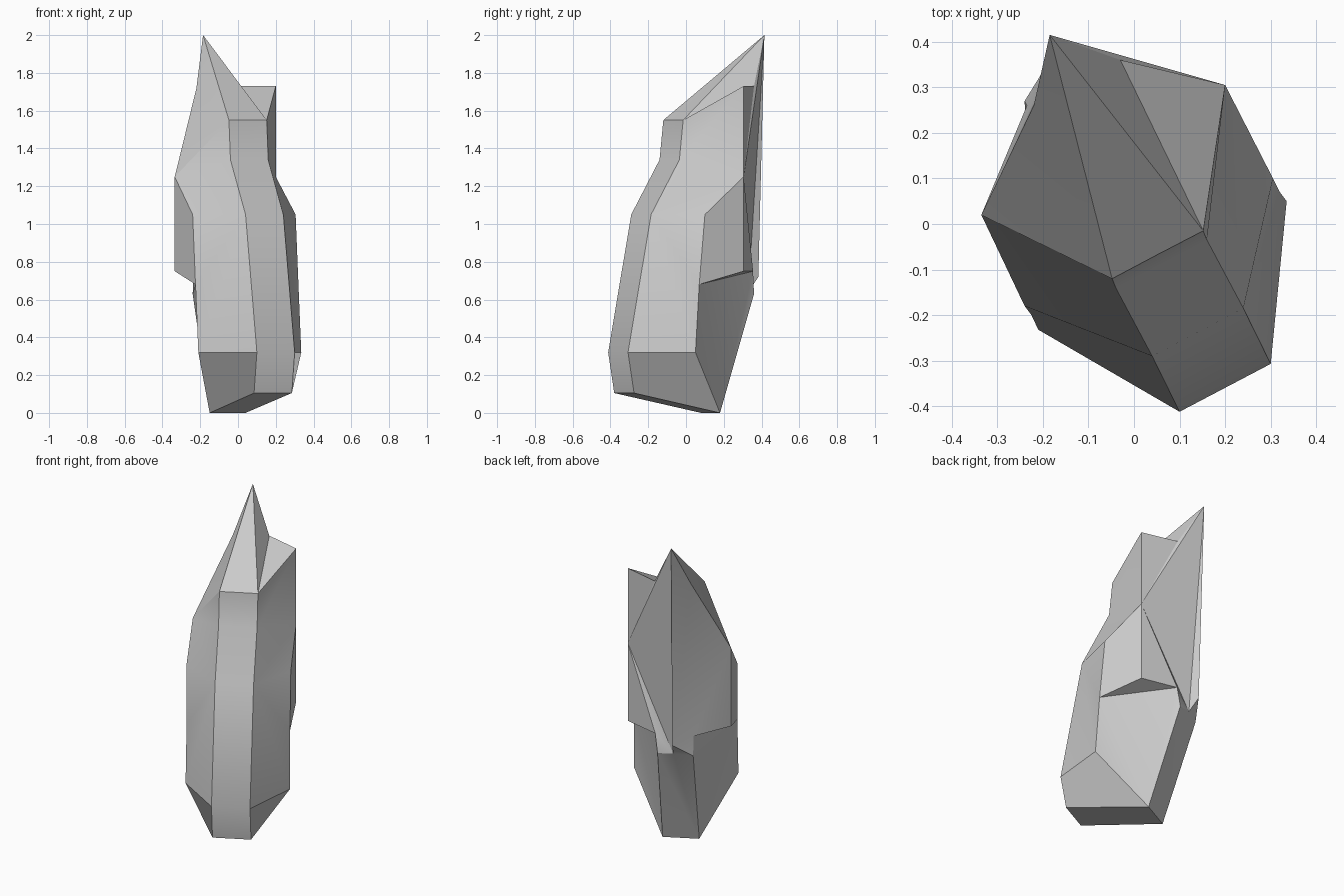
import bpy, bmesh, math

if "Cube" in bpy.data.objects:
    bpy.data.objects.remove(bpy.data.objects["Cube"])

# Front strip of the shard: left edge from bottom to top, right edge is offset
strip = [(.085, -.38, .105), (.10, -.412, .32), (.04, -.29, 1.05),
         (-.04, -.14, 1.34), (-.048, -.12, 1.55)]
pts = {}
for i, (x, y, z) in enumerate(strip):
    pts[f"L{i}"] = (x, y, z)
    pts[f"R{i}"] = (x + .2, y + .105, z)

pts.update({
    # lower column: foot, side corners, rear shoulder
    "B1": (.04, .18, 0), "B2": (-.15, .08, 0),
    "Q": (.335, .05, .32), "QM": (.32, .07, .68), "Q1": (.305, .10, 1.05),
    "P": (-.21, -.232, .32), "PM": (-.225, -.20, .68), "P1": (-.24, -.18, 1.05),
    "S1": (-.05, .36, .63), "S2": (-.24, .27, .63), "T": (-.14, .33, .64),
    # upper slab: right and left edges, rear edge
    "C0": (.2, .305, .75), "C1": (.2, .305, 1.25), "C": (.2, .305, 1.73),
    "D0": (-.335, .02, .75), "D1": (-.335, .02, 1.25),
    "E1": (-.03, .355, .75), "E2": (-.235, .26, .75), "A0": (-.17, .383, .72),
    # broken tip
    "A": (-.185, .415, 2), "V": (-.03, .36, 1.73),
    "G": (-.22, .26, 1.72), "W": (.05, -.068, 1.55),
})

faces = [
    # front strip
    "L0 R0 R1 L1", "L1 R1 R2 L2", "L2 R2 R3 L3", "L3 R3 R4 W L4",
    # right flank
    "R0 B1 Q R1", "R1 Q QM Q1 R2", "R2 Q1 C1 R3", "R3 C1 C R4",
    "Q1 QM C0 C1", "QM E1 C0", "Q B1 S1 E1 QM",
    # left flank
    "L0 L1 P B2", "L1 L2 P1 PM P", "L2 L3 D1 P1", "L3 L4 D1",
    "P1 D1 D0 PM", "PM D0 E2", "P PM E2 S2 B2",
    # base and back
    "L0 B2 B1 R0", "B1 B2 S2 T S1",
    "C C1 C0 E1 S1 T A0 A V", "A A0 T S2 E2 D0 D1 G",
    # tip
    "L4 G D1", "A G L4", "A L4 W", "A W R4", "A R4 V", "V R4 C",
]

bm = bmesh.new()
v = {k: bm.verts.new(p) for k, p in pts.items()}
for f in faces:
    bm.faces.new([v[k] for k in f.split()])
bmesh.ops.recalc_face_normals(bm, faces=bm.faces)
bmesh.ops.triangulate(bm, faces=[f for f in bm.faces if len(f.verts) > 4],
                      ngon_method='EAR_CLIP')
mesh = bpy.data.meshes.new("rock_shard")
bm.to_mesh(mesh)
bm.free()
shard = bpy.data.objects.new("rock_shard", mesh)
bpy.context.collection.objects.link(shard)
bpy.context.view_layer.objects.active = shard
shard.select_set(True)
bpy.ops.object.shade_smooth_by_angle(angle=math.radians(25))
